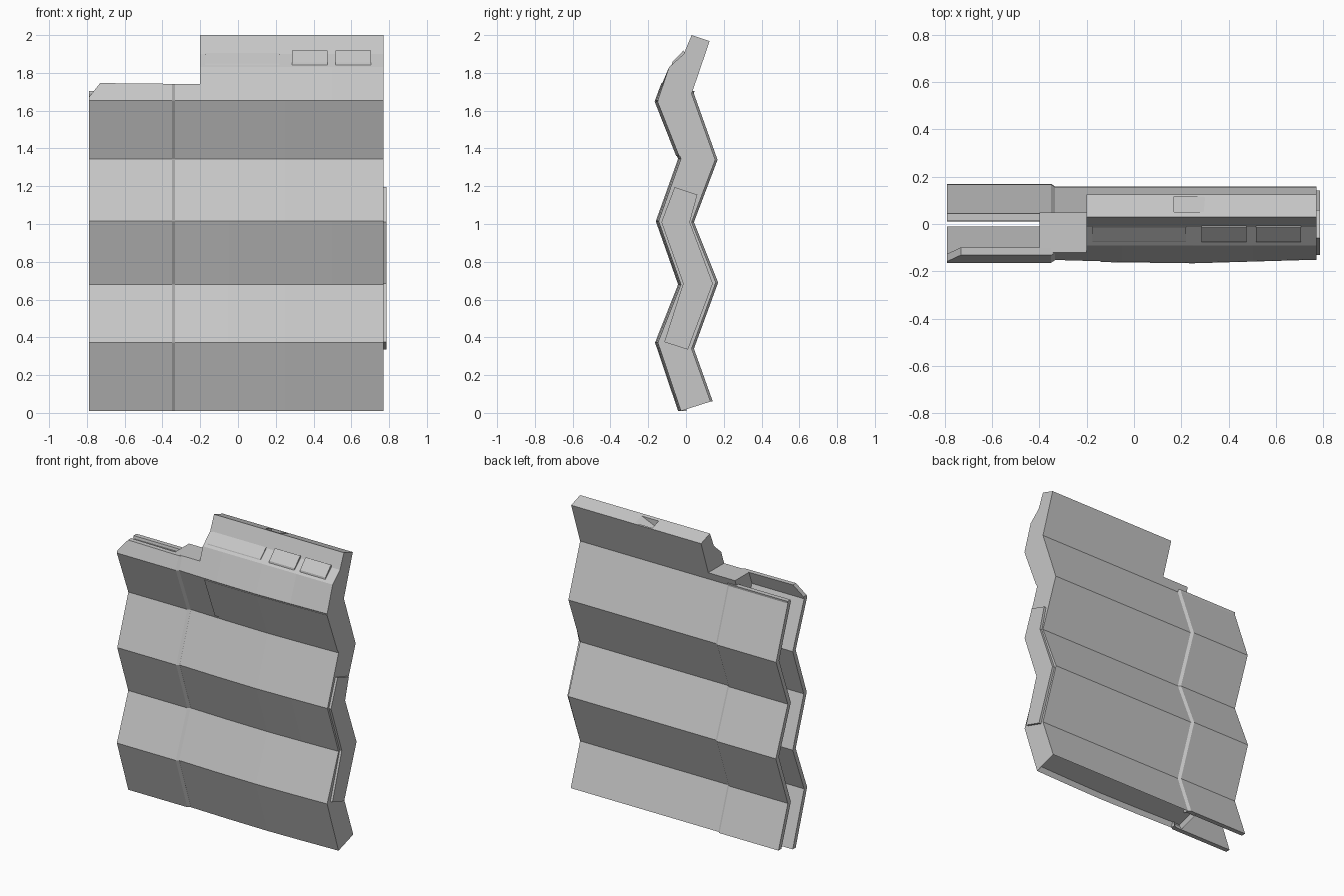
import bpy, bmesh
from mathutils import Vector

cube = bpy.data.objects.get("Cube")
if cube:
    bpy.data.objects.remove(cube, do_unlink=True)

grey = bpy.data.materials.new("plain grey")
grey.use_nodes = True
COLOUR = (0.57, 0.57, 0.57, 1)
grey.diffuse_color = COLOUR
grey.node_tree.nodes["Principled BSDF"].inputs["Base Color"].default_value = COLOUR

# Zigzag outlines as (y, z): front going up, back going down
FRONT = [(-.03, .01), (-.152, .372), (-.03, .68), (-.148, 1.015), (-.03, 1.345), (-.152, 1.655)]
CREST = [(-.09, 1.83), (-.012, 1.9), (.03, 2), (.125, 1.968)]
BACK = [(.03, 1.69), (.155, 1.34), (.03, 1.01), (.158, .69), (.03, .34), (.13, .06)]


def loft(name, stations, recess=None):
    """Skin a series of (x, outline) sections and cap both ends."""
    bm = bmesh.new()
    rings = [[bm.verts.new((x, y, z)) for y, z in outline] for x, outline in stations]
    n = len(rings[0])
    for a, b in zip(rings, rings[1:]):
        for i in range(n):
            j = (i + 1) % n
            bm.faces.new((a[i], a[j], b[j], b[i]))
    bm.faces.new(rings[0])
    bm.faces.new(rings[-1][::-1])
    bmesh.ops.recalc_face_normals(bm, faces=bm.faces)
    if recess:
        bm.normal_update()
        low = [f for f in bm.faces if f.calc_center_median().z < .06 and f.normal.z < -.5]
        bmesh.ops.inset_region(bm, faces=low, thickness=.014, use_even_offset=True)
        up = Vector((-.02, 0.0, 1)) * recess
        bmesh.ops.translate(bm, vec=(0, up.y, up.z),
                            verts=list({v for f in low for v in f.verts}))
    mesh = bpy.data.meshes.new(name)
    bm.to_mesh(mesh)
    bm.free()
    mesh.materials.append(grey)
    obj = bpy.data.objects.new(name, mesh)
    bpy.context.collection.objects.link(obj)
    return obj


def prism(name, x0, x1, outline):
    return loft(name, [(x0, outline), (x1, outline)])


def shift(points, dy):
    return [(y + dy, z) for y, z in points]


def cut(target, cutter):
    cutter.hide_render = True
    mod = target.modifiers.new("cut", 'BOOLEAN')
    mod.operation = 'DIFFERENCE'
    mod.solver = 'EXACT'
    mod.object = cutter
    bpy.context.view_layer.objects.active = target
    bpy.ops.object.modifier_apply(modifier=mod.name)
    bpy.data.objects.remove(cutter, do_unlink=True)


# Main body, with a slightly bowed front
bow = [(-.4, 0), (-.33, 0), (-.05, -.008), (.25, -.012), (.5, -.006), (.77, .003)]
body = loft("body", [(x, shift(FRONT, d) + CREST + BACK) for x, d in bow], recess=.03)

# Low shoulder beside the tall block
cut(body, prism("shoulder_cutter", -.6, -.2,
                [(-.4, 1.742), (.4, 1.742), (.4, 2.2), (-.4, 2.2)]))

# Small wedge-shaped slot in the top
slot_low = [(.05, 1.94), (.116, 1.94), (.116, 2.05), (.05, 2.05)]
slot_high = [(.05, 2.0), (.116, 1.975), (.116, 2.05), (.05, 2.05)]
cut(body, loft("slot_cutter", [(.17, slot_low), (.31, slot_high)]))

# Thin open wing plates, flared out from the body and open between
THICK = .032


def plate(outline, inward):
    return outline + shift(outline, inward)[::-1]


def front_wing(dy, top):
    y = -.152 + (top - 1.655) * .37
    return plate(shift(FRONT + [(y, top)], dy), THICK)


def back_wing(dy, top):
    return plate(shift([(.033, top)] + BACK, dy), -THICK)


loft("front_wing_plate", [(-.79, front_wing(-.012, 1.67)), (-.73, front_wing(-.012, 1.746)),
                          (-.35, front_wing(-.012, 1.742)), (-.33, front_wing(.002, 1.74))])
loft("back_wing_plate", [(-.79, back_wing(.012, 1.705)), (-.35, back_wing(.012, 1.705)),
                         (-.33, back_wing(-.002, 1.705))])

# Raised panels on the sloping face of the crest
for name, x0, x1, rise in (("wide_panel", -.175, .22, .006),
                           ("middle_panel", .285, .475, .018),
                           ("end_panel", .515, .705, .018)):
    prism(name, x0, x1, [(-.076, 1.842), (-.074, 1.846 + rise / 2),
                         (-.014, 1.9 + rise), (-.004, 1.9), (-.05, 1.84)])

# Thin cover on the upper front slope
loft("front_cover", [(x, [(-.037 + d, 1.36), (-.151 + d, 1.648),
                          (-.14 + d, 1.65), (-.02 + d, 1.36)])
                     for x, d in ((-.14, -.01), (.25, -.015), (.77, 0))])

# Zigzag plate on the end
prism("end_plate", .765, .786,
      [(-.06, 1.195), (.06, 1.155), (.02, 1.01), (.142, .685), (.01, .335),
       (-.115, .375), (-.015, .685), (-.13, 1.01)])
